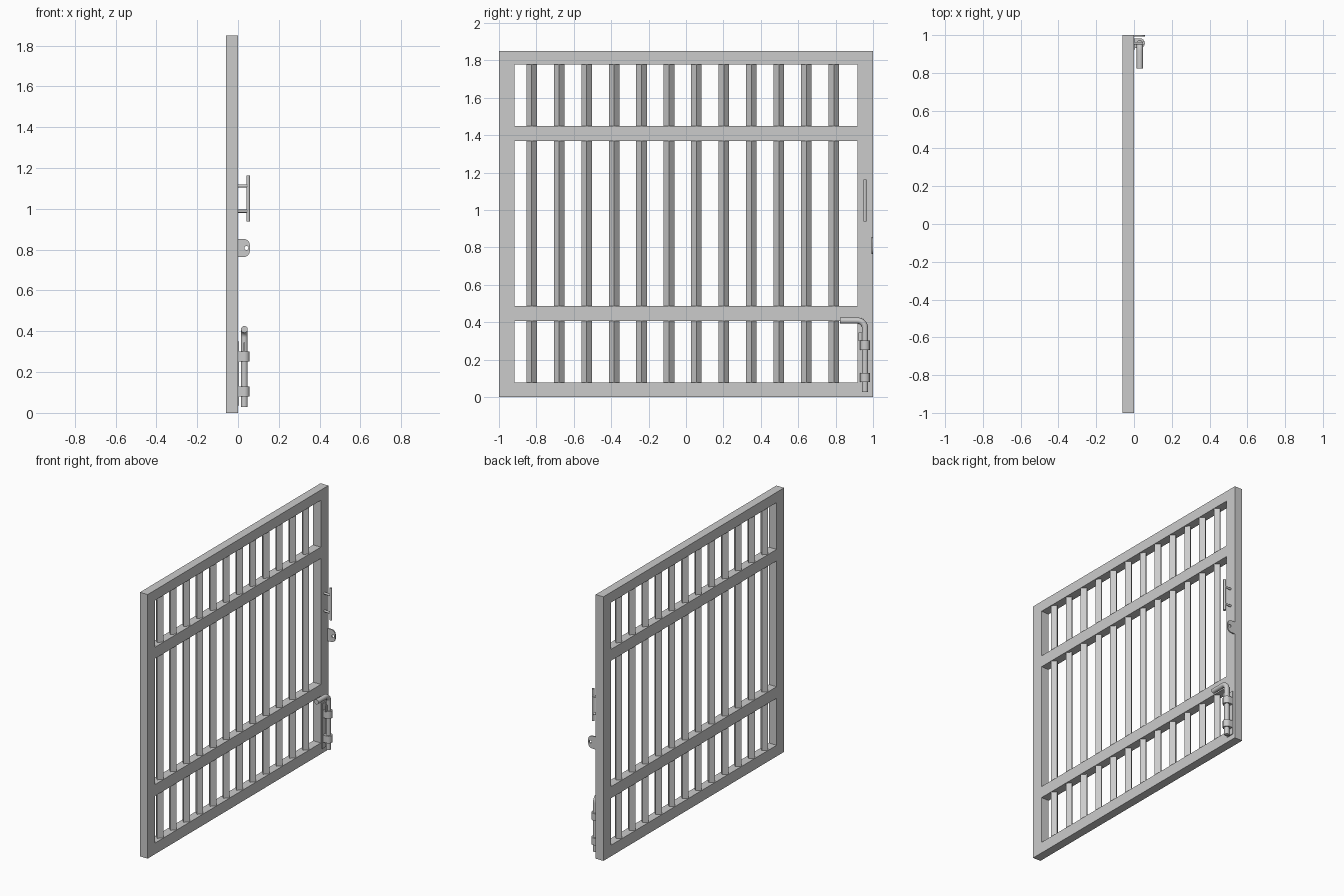
import bpy, bmesh, math
from mathutils import Vector, Matrix

if "Cube" in bpy.data.objects:
    bpy.data.objects.remove(bpy.data.objects["Cube"])


def finish(bm, name, smooth=False):
    bmesh.ops.recalc_face_normals(bm, faces=bm.faces)
    me = bpy.data.meshes.new(name)
    bm.to_mesh(me)
    bm.free()
    ob = bpy.data.objects.new(name, me)
    bpy.context.collection.objects.link(ob)
    if smooth:
        bpy.ops.object.select_all(action='DESELECT')
        ob.select_set(True)
        bpy.context.view_layer.objects.active = ob
        bpy.ops.object.shade_smooth_by_angle(angle=math.radians(35))
    return ob


def box(name, lo, hi):
    lo, hi = Vector(lo), Vector(hi)
    bm = bmesh.new()
    bmesh.ops.create_cube(bm, size=1, matrix=Matrix.Translation((lo + hi) / 2) @ Matrix.Diagonal((*(hi - lo), 1)))
    return finish(bm, name)


def sweep(name, pts, r, sides=24):
    """Round rod along a path lying in a plane of constant x or along x."""
    pts = [Vector(p) for p in pts]
    bm = bmesh.new()
    rings = []
    for i, p in enumerate(pts):
        t = (pts[min(i + 1, len(pts) - 1)] - pts[max(i - 1, 0)]).normalized()
        u = Vector((1, 0, 0)) if abs(t.x) < 0.5 else Vector((0, 1, 0))
        v = t.cross(u)
        rings.append([bm.verts.new(p + r * (u * math.cos(a) + v * math.sin(a)))
                      for a in (2 * math.pi * k / sides for k in range(sides))])
    for a, b in zip(rings, rings[1:]):
        for k in range(sides):
            bm.faces.new((a[k], a[(k + 1) % sides], b[(k + 1) % sides], b[k]))
    bm.faces.new(rings[0])
    bm.faces.new(rings[-1])
    return finish(bm, name, True)


# Frame: one welded grid with window openings, extruded to depth
ys = [-1, -0.917, 0.917, 1]
zs = [0, 0.078, 0.407, 0.488, 1.37, 1.45, 1.778, 1.85]
bm = bmesh.new()
grid = [[bm.verts.new((-0.06, y, z)) for y in ys] for z in zs]
for j in range(7):
    for i in range(3):
        if i == 1 and j % 2:
            continue
        bm.faces.new((grid[j][i], grid[j][i + 1], grid[j + 1][i + 1], grid[j + 1][i]))
ext = bmesh.ops.extrude_face_region(bm, geom=bm.faces[:], use_keep_orig=True)
bmesh.ops.translate(bm, vec=(0.06, 0, 0), verts=[v for v in ext['geom'] if isinstance(v, bmesh.types.BMVert)])
finish(bm, "gate_frame")

# Square bars turned 45 degrees, in each of the three openings
for i in range(12):
    y = -0.825 + i * 1.615 / 11
    for z0, z1 in ((zs[1], zs[2]), (zs[3], zs[4]), (zs[5], zs[6])):
        bm = bmesh.new()
        bmesh.ops.create_cube(bm, size=1, matrix=Matrix.Translation((-0.03, y, (z0 + z1) / 2))
                              @ Matrix.Rotation(math.pi / 4, 4, 'Z') @ Matrix.Diagonal((0.04, 0.04, z1 - z0, 1)))
        finish(bm, "bar")

# Pull handle
HY = 0.957
sweep("handle_grip", [(0.05, HY, 0.938), (0.05, HY, 1.163)], 0.0085)
for z in (0.988, 1.112):
    sweep("handle_post", [(0, HY, z), (0.05, HY, z)], 0.0075)

# Padlock tab with rounded outer corners and a hole
out = [(0, 0.764)]
for cz, a0 in ((0.764 + 0.03, -90), (0.852 - 0.03, 0)):
    out += [(0.028 + 0.03 * math.cos(math.radians(a0 + 15 * k)),
             cz + 0.03 * math.sin(math.radians(a0 + 15 * k))) for k in range(7)]
out.append((0, 0.852))
hole = [(0.041 + 0.01 * math.cos(k * math.pi / 10), 0.808 + 0.01 * math.sin(k * math.pi / 10)) for k in range(20)]
bm = bmesh.new()
edges = []
for loop in (out, hole):
    vs = [bm.verts.new((x, 0.992, z)) for x, z in loop]
    edges += [bm.edges.new((vs[k], vs[(k + 1) % len(vs)])) for k in range(len(vs))]
bmesh.ops.triangle_fill(bm, use_beauty=True, edges=edges)
ext = bmesh.ops.extrude_face_region(bm, geom=bm.faces[:], use_keep_orig=True)
bmesh.ops.translate(bm, vec=(0, 0.008, 0), verts=[v for v in ext['geom'] if isinstance(v, bmesh.types.BMVert)])
finish(bm, "lock_tab", True)

# Drop bolt: bent rod, back plate and two guide collars
BX, R = 0.031, 0.04
bend = [(BX, HY - R + R * math.cos(a), 0.409 - R + R * math.sin(a))
        for a in (math.pi / 2 * k / 8 for k in range(9))]
sweep("drop_bolt", [(BX, HY, 0.028)] + bend + [(BX, 0.823, 0.409)], 0.0165)
box("bolt_plate", (0, 0.925, 0.035), (0.006, 0.982, 0.35))
for z in (0.08, 0.252):
    sweep("bolt_collar", [(BX, HY, z), (BX, HY, z + 0.05)], 0.026)
    box("collar_foot", (0.004, HY - 0.026, z), (BX, HY + 0.026, z + 0.05))
# Stop fin above the upper collar
box("bolt_stop", (BX - 0.004, 0.923, 0.3), (BX + 0.004, HY, 0.345))
